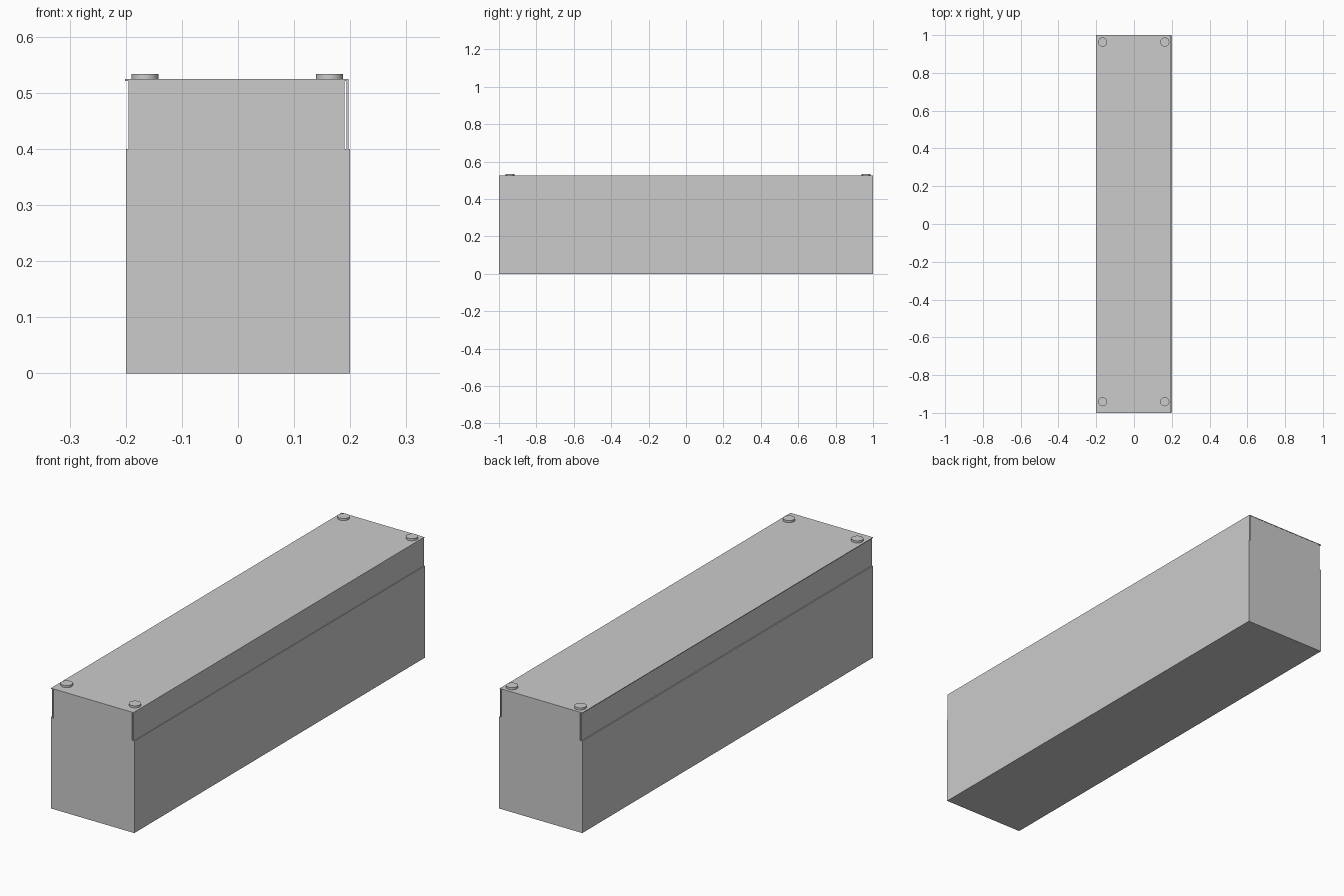
import bpy, bmesh
from mathutils import Matrix, Vector

if "Cube" in bpy.data.objects:
    bpy.data.objects.remove(bpy.data.objects["Cube"])


def finish(name, bm):
    mesh = bpy.data.meshes.new(name)
    bm.to_mesh(mesh)
    bm.free()
    obj = bpy.data.objects.new(name, mesh)
    bpy.context.collection.objects.link(obj)
    return obj


def box(name, lo, hi):
    lo, hi = Vector(lo), Vector(hi)
    bm = bmesh.new()
    bmesh.ops.create_cube(bm, size=1, matrix=Matrix.Translation((lo + hi) / 2)
                          @ Matrix.Diagonal((*(hi - lo), 1)))
    return finish(name, bm)


def disc(name, x, y, z0, z1, radius):
    bm = bmesh.new()
    bmesh.ops.create_cone(bm, cap_ends=True, segments=32, radius1=radius,
                          radius2=radius, depth=z1 - z0,
                          matrix=Matrix.Translation((x, y, (z0 + z1) / 2)))
    for f in bm.faces:
        f.smooth = len(f.verts) == 4
    for e in bm.edges:
        e.smooth = e.calc_face_angle(0) < 0.6
    return finish(name, bm)


# Long lower case
box("case_body", (-0.2, -0.999, 0), (0.2, 0.999, 0.4))

# Narrower block that fills the upper part
box("upper_block", (-0.19, -0.999, 0.4), (0.19, 0.999, 0.522))

# Thin side panels slotted slightly into the case
box("side_panel_left", (-0.195, -1, 0.395), (-0.19, 0.997, 0.522))
box("side_panel_right", (0.193, -1, 0.395), (0.197, 0.999, 0.522))

# Lid plate
box("lid", (-0.201, -1, 0.521), (0.197, 1, 0.524))

# Round feet at the lid corners
for side, x in (("left", -0.166), ("right", 0.163)):
    for end, y in (("front", -0.941), ("back", 0.963)):
        disc(f"lid_button_{end}_{side}", x, y, 0.523, 0.533, 0.024)
